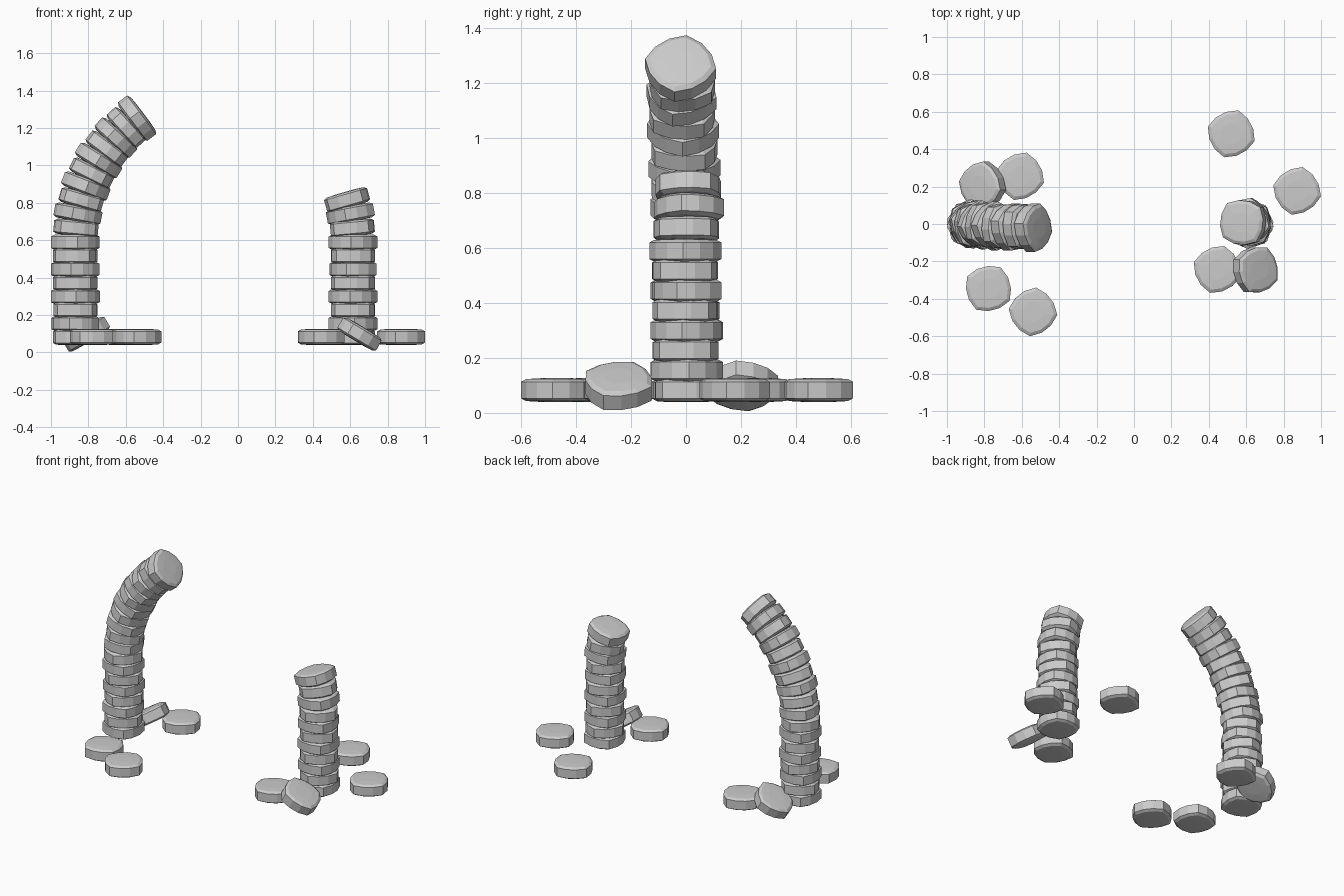
import bpy, bmesh, random
from math import sin, cos, pi, radians
from mathutils import Matrix

if "Cube" in bpy.data.objects:
    bpy.data.objects.remove(bpy.data.objects["Cube"])

random.seed(4)
SIDES = 12

# Shared stone mesh: flattened, rounded-square disc with faceted, slightly domed caps
bm = bmesh.new()
rings = []
for scale, z in [(0.45, -0.043), (0.86, -0.040), (1.0, -0.030),
                 (1.0, 0.030), (0.86, 0.040), (0.45, 0.043)]:
    ring = []
    for i in range(SIDES):
        a = 2 * pi * (i + 0.5) / SIDES
        r = scale * (0.124 - 0.007 * cos(4 * a))
        ring.append(bm.verts.new((r * cos(a), r * sin(a), z)))
    rings.append(ring)
for low, high in zip(rings, rings[1:]):
    for i in range(SIDES):
        j = (i + 1) % SIDES
        bm.faces.new((low[i], low[j], high[j], high[i]))
bm.faces.new(rings[0][::-1])
bm.faces.new(rings[-1])
stone_mesh = bpy.data.meshes.new("stone")
bm.to_mesh(stone_mesh)
bm.free()


def stone(name, loc, tilt=0, turn=0):
    """Place one stone: turn about its own axis, then tilt about y (degrees)."""
    ob = bpy.data.objects.new(name, stone_mesh)
    bpy.context.collection.objects.link(ob)
    ob.matrix_world = (Matrix.Translation(loc)
                       @ Matrix.Rotation(radians(tilt), 4, 'Y')
                       @ Matrix.Rotation(radians(turn), 4, 'Z'))


def pillar(name, x, lean, bent, drift):
    """Eight upright stones, then an arc of bent stones leaning to one side."""
    straight, step, radius = 8, 5.3, 0.83
    base, pitch = 0.082, 0.0725
    top = base + (straight - 1) * pitch
    for i in range(straight + bent):
        k = max(0, i - straight + 1)
        a = radians(step * k)
        px = x + lean * radius * (1 - cos(a))
        pz = top + radius * sin(a) if k else base + i * pitch
        py = drift * k + random.uniform(-0.005, 0.005)
        turn = (i % 2) * 40 + random.uniform(-12, 12)
        stone(f"{name}_stone_{i + 1}", (px, py, pz), lean * step * k, turn)


# Broken arch: tall curved pillar and short stump
pillar("left_pillar", -0.87, 1, 10, -0.002)
pillar("right_pillar", 0.615, -1, 3, 0.003)

# Fallen stones: x, y, z, tilt, turn
fallen = [
    (0.52, 0.482, 0.083, 0, 28),
    (0.872, 0.177, 0.083, 0, 32),
    (0.445, -0.243, 0.083, 0, 28),
    (-0.608, 0.255, 0.083, 0, 30),
    (-0.778, -0.345, 0.083, 0, 15),
    (-0.54, -0.47, 0.083, 0, 38),
    (0.65, -0.245, 0.098, 31, 20),
    (-0.81, 0.205, 0.098, -31, 35),
]
for n, (x, y, z, tilt, turn) in enumerate(fallen, 1):
    stone(f"fallen_stone_{n}", (x, y, z), tilt, turn)
